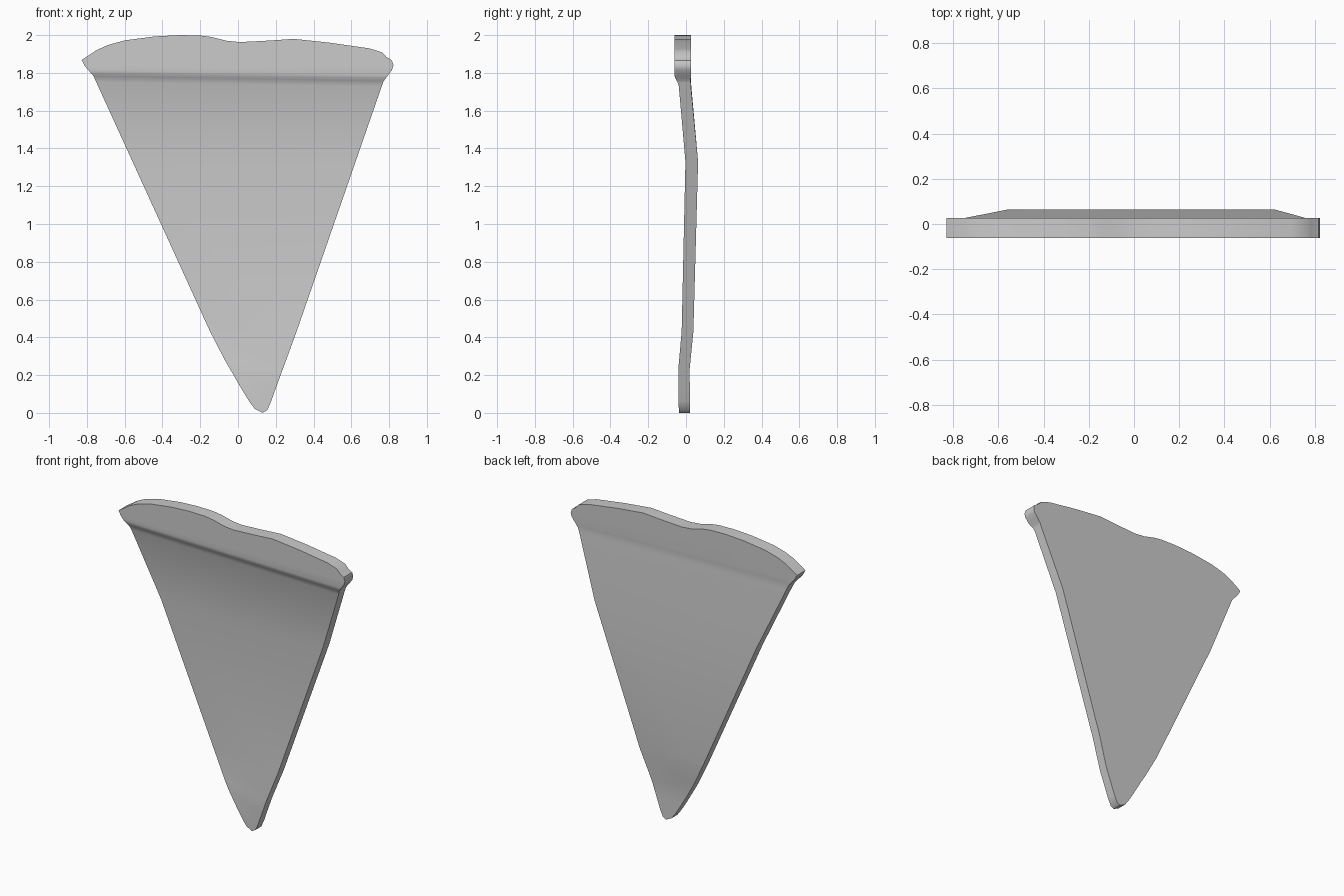
import bpy, bmesh, math

if "Cube" in bpy.data.objects:
    bpy.data.objects.remove(bpy.data.objects["Cube"])

# Front outline (x, z), anticlockwise from the tip
OUTLINE = [
    (0.13, 0), (0.155, 0.015), (0.175, 0.06), (0.20, 0.13), (0.31, 0.43),
    (0.77, 1.755), (0.815, 1.815), (0.823, 1.84), (0.815, 1.866), (0.785, 1.885),
    (0.765, 1.908), (0.695, 1.93), (0.485, 1.96), (0.295, 1.98), (0.165, 1.971),
    (0.01, 1.963), (-0.06, 1.970), (-0.14, 1.99), (-0.20, 1.998), (-0.31, 2.0),
    (-0.44, 1.993), (-0.60, 1.972), (-0.69, 1.947), (-0.75, 1.92), (-0.828, 1.868),
    (-0.81, 1.835), (-0.765, 1.783), (-0.15, 0.435), (-0.07, 0.28), (0.02, 0.125),
    (0.06, 0.06), (0.09, 0.02)]

# Side profile: height, front y, back y
PROFILE = [
    (0.0, -0.038, 0.022), (0.23, -0.041, 0.019), (0.43, -0.023, 0.039),
    (1.33, -0.003, 0.064), (1.74, -0.038, 0.026), (1.763, -0.045, 0.025),
    (1.785, -0.057, 0.025), (1.80, -0.062, 0.026), (2.1, -0.062, 0.026)]
TILT = -0.016  # the crust crease drops slightly to the right


def level(x, z):
    return z - TILT * x * min(1, max(0, (z - 1.4) / 0.35))


def depth(x, z, side):
    h = level(x, z)
    for a, b in zip(PROFILE, PROFILE[1:]):
        if h <= b[0]:
            t = max(0, (h - a[0]) / (b[0] - a[0]))
            return a[side] + t * (b[side] - a[side])
    return PROFILE[-1][side]


# Flat slice, cut into bands at every bend of the profile
bm = bmesh.new()
bm.faces.new([bm.verts.new((x, 0, z)) for x, z in OUTLINE])
for z, _, _ in PROFILE[1:-1]:
    tilt = TILT if z > 1.4 else 0
    bmesh.ops.bisect_plane(bm, geom=bm.verts[:] + bm.edges[:] + bm.faces[:],
                           dist=1e-5, plane_co=(0, 0, z), plane_no=(-tilt, 0, 1))

# Thicken it and bend both skins to the profile
front = bm.verts[:]
extruded = bmesh.ops.extrude_face_region(bm, geom=bm.faces[:], use_keep_orig=True)
back = [v for v in extruded["geom"] if isinstance(v, bmesh.types.BMVert)]
for verts, side in ((front, 1), (back, 2)):
    for v in verts:
        v.co.y = depth(v.co.x, v.co.z, side)
bmesh.ops.recalc_face_normals(bm, faces=bm.faces[:])

mesh = bpy.data.meshes.new("pizza_slice")
bm.to_mesh(mesh)
bm.free()
pizza = bpy.data.objects.new("pizza_slice", mesh)
bpy.context.collection.objects.link(pizza)
bpy.context.view_layer.objects.active = pizza
pizza.select_set(True)
bpy.ops.object.shade_smooth_by_angle(angle=math.radians(40))
